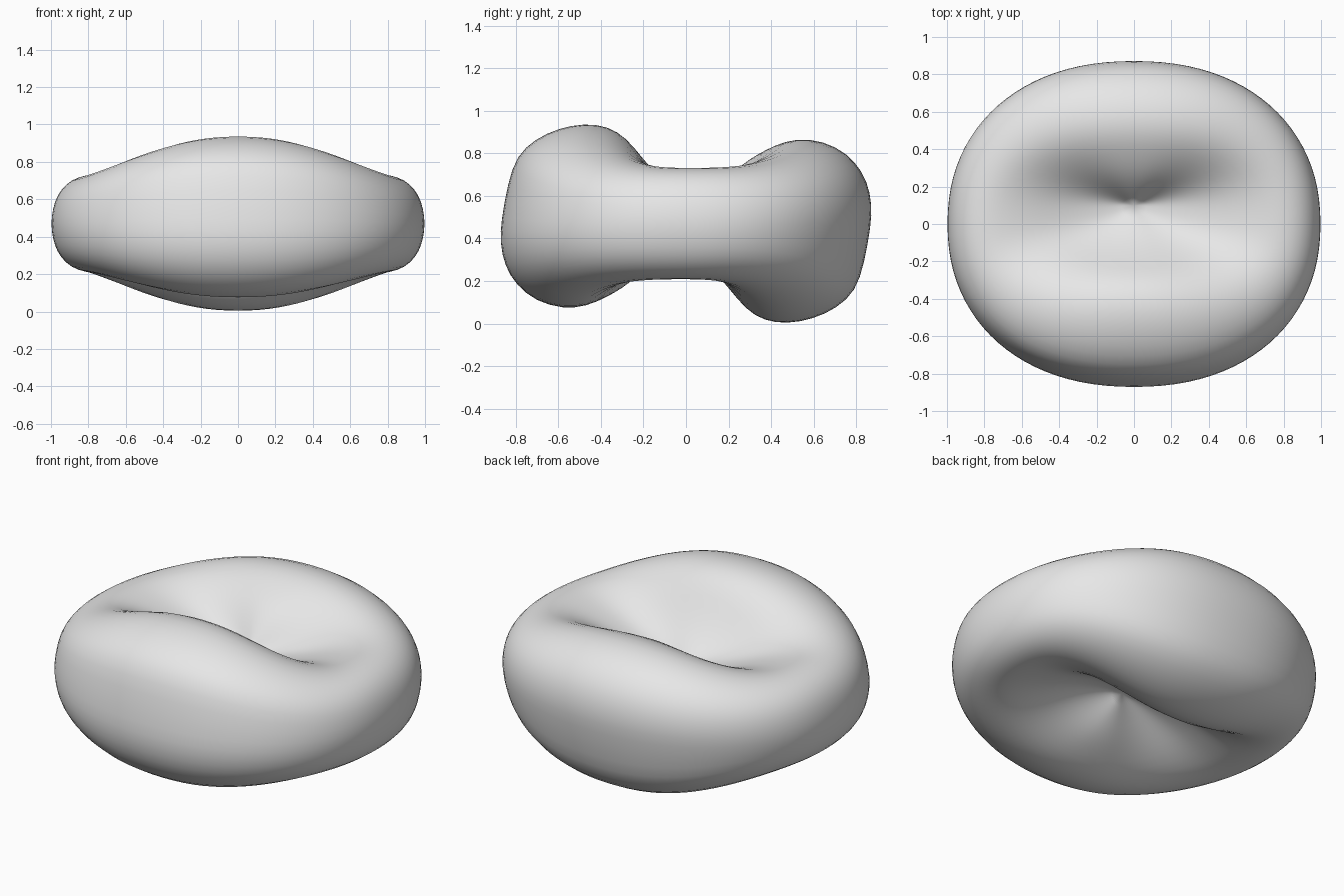
import bpy, bmesh, math

if "Cube" in bpy.data.objects:
    bpy.data.objects.remove(bpy.data.objects["Cube"])

HEIGHT, SEGMENTS = 0.94, 48

# Front lobe section (y, z): upper dimple, over the crest, round the rim, lower dimple
front = [(0.10, 0.56), (0.0, 0.59), (-0.10, 0.66), (-0.20, 0.77), (-0.28, 0.875),
         (-0.37, 0.93), (-0.48, 0.943), (-0.60, 0.92), (-0.71, 0.87), (-0.80, 0.79),
         (-0.84, 0.66), (-0.872, 0.48), (-0.877, 0.38), (-0.855, 0.27), (-0.80, 0.18),
         (-0.71, 0.105), (-0.58, 0.067), (-0.47, 0.08), (-0.38, 0.12), (-0.30, 0.165),
         (-0.23, 0.22), (-0.16, 0.30), (-0.10, 0.38)]
# Back lobe is the front one turned half way round the x axis
back = [(-y, HEIGHT - z) for y, z in reversed(front)]

# Side section (x, z): upper half, then its mirror below
side = [(0.0, 0.56), (0.10, 0.565), (0.22, 0.59), (0.36, 0.63), (0.50, 0.68), (0.65, 0.72),
        (0.77, 0.737), (0.86, 0.72), (0.925, 0.68), (0.97, 0.62), (0.993, 0.55), (1.003, 0.47)]
side += [(x, HEIGHT - z) for x, z in reversed(side[:-1])]
LAST = len(side) - 1


def shape(v):
    """Slightly squared circle component"""
    return math.copysign(abs(v) ** (2 / 2.2), v)


def surface_point(i, angle):
    """Blend the side section into the lobe sections around the disc"""
    c, s = shape(math.cos(angle)), shape(math.sin(angle))
    lobe_y, lobe_z = (back if s > 0 else front)[i]
    side_x, side_z = side[i]
    # the valley line is shifted to opposite sides above and below
    shift = 0.1 * max(0, 1 - min(i, LAST - i) / 7) * (1 if i < LAST / 2 else -1)
    w = abs(s)
    return (side_x * c, shift + (lobe_y - shift) * w, side_z + (lobe_z - side_z) * w ** 3)


# Rings of the body, closed at the two dimple centres
bm = bmesh.new()
rings = [[bm.verts.new(surface_point(i, 2 * math.pi * k / SEGMENTS)) for k in range(SEGMENTS)]
         for i in range(1, LAST)]
top = bm.verts.new((0, front[0][0], front[0][1]))
bottom = bm.verts.new((0, front[-1][0], front[-1][1]))
for k in range(SEGMENTS):
    n = (k + 1) % SEGMENTS
    bm.faces.new((top, rings[0][k], rings[0][n]))
    bm.faces.new((bottom, rings[-1][n], rings[-1][k]))
    for a, b in zip(rings, rings[1:]):
        bm.faces.new((a[k], b[k], b[n], a[n]))
bmesh.ops.recalc_face_normals(bm, faces=bm.faces)
for f in bm.faces:
    f.smooth = True
mesh = bpy.data.meshes.new("biconcave_disc")
bm.to_mesh(mesh)
bm.free()

body = bpy.data.objects.new("biconcave_disc", mesh)
bpy.context.collection.objects.link(body)

# Soft finish
subsurf = body.modifiers.new("soften", 'SUBSURF')
subsurf.levels = subsurf.render_levels = 1

# Plain grey
grey = bpy.data.materials.new("light_grey")
grey.use_nodes = True
grey.diffuse_color = (0.8, 0.8, 0.8, 1)
grey.node_tree.nodes["Principled BSDF"].inputs["Base Color"].default_value = (0.8, 0.8, 0.8, 1)
mesh.materials.append(grey)
